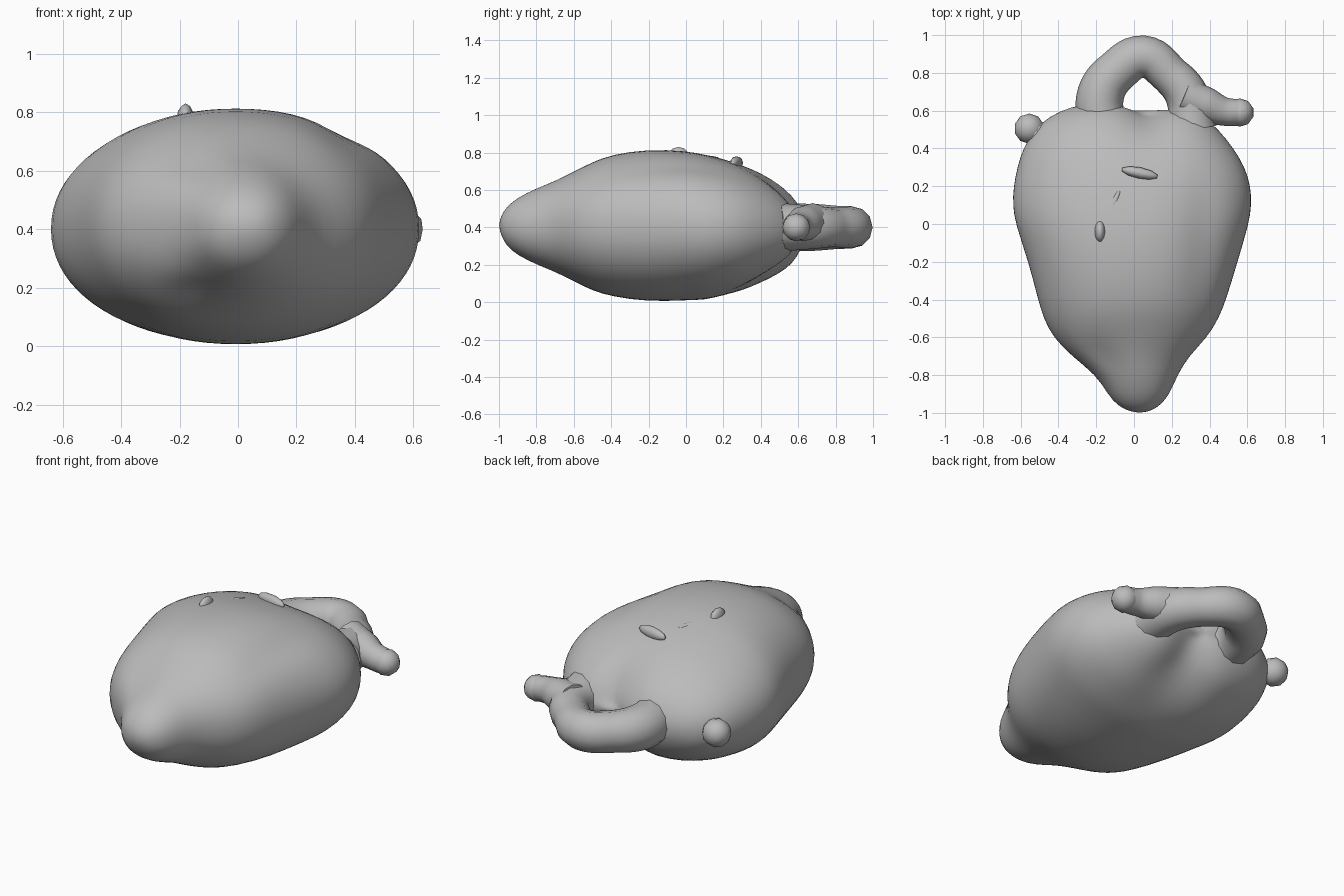
import bpy, bmesh, math
from mathutils import Vector

cube = bpy.data.objects.get("Cube")
if cube:
    bpy.data.objects.remove(cube, do_unlink=True)

grey = bpy.data.materials.new("plain grey")
grey.use_nodes = True
tone = (0.5, 0.5, 0.5, 1)
grey.diffuse_color = tone
grey.node_tree.nodes["Principled BSDF"].inputs["Base Color"].default_value = tone


def bump(value, centre, width):
    """Soft bell shaped weight."""
    return math.exp(-((value - centre) / width) ** 2)


def ramp(value, low, high):
    t = min(max((value - low) / (high - low), 0), 1)
    return t * t * (3 - 2 * t)


def finish(obj, angle=60):
    obj.data.materials.clear()
    obj.data.materials.append(grey)
    bpy.ops.object.select_all(action="DESELECT")
    obj.select_set(True)
    bpy.context.view_layer.objects.active = obj
    bpy.ops.object.shade_smooth_by_angle(angle=math.radians(angle))
    return obj


def mesh_object(name, bm):
    bmesh.ops.recalc_face_normals(bm, faces=bm.faces)
    mesh = bpy.data.meshes.new(name)
    bm.to_mesh(mesh)
    bm.free()
    obj = bpy.data.objects.new(name, mesh)
    bpy.context.collection.objects.link(obj)
    return obj


# Heart body: oval sections from the tip to the base (y, left, right, bottom, top)
SECTIONS = [
    (-0.99, -0.03, 0.09, 0.36, 0.46), (-0.96, -0.09, 0.14, 0.30, 0.51),
    (-0.9, -0.14, 0.19, 0.25, 0.56), (-0.8, -0.2, 0.23, 0.2, 0.61),
    (-0.7, -0.33, 0.29, 0.16, 0.65), (-0.6, -0.43, 0.39, 0.11, 0.7),
    (-0.5, -0.48, 0.45, 0.06, 0.75), (-0.4, -0.51, 0.49, 0.03, 0.79),
    (-0.2, -0.56, 0.55, 0.0, 0.82), (0, -0.63, 0.61, 0.01, 0.81),
    (0.1, -0.645, 0.625, 0.01, 0.79), (0.2, -0.64, 0.62, 0.03, 0.77),
    (0.3, -0.62, 0.59, 0.05, 0.74), (0.4, -0.59, 0.53, 0.09, 0.7),
    (0.5, -0.53, 0.45, 0.14, 0.64), (0.57, -0.45, 0.37, 0.19, 0.58),
    (0.62, -0.34, 0.28, 0.27, 0.51), (0.645, -0.2, 0.18, 0.34, 0.45),
]
SIDES = 40


def sculpt(p):
    """Press in the valley between the lobes and the groove beside the tip."""
    up = ramp(abs(p.z - 0.4), 0.05, 0.3) * (1 if p.z > 0.4 else -1)
    valley = bump(p.x, 0.08, 0.15) * ramp(p.y, 0.1, 0.55)
    p.z -= up * valley * (0.03 if up > 0 else 0.07)
    p.y -= 0.075 * bump(p.x, 0.08, 0.13) * ramp(p.y, 0.4, 0.62)
    groove = bump(p.x, -0.17, 0.09) * bump(p.y, -0.74, 0.1)
    p.z -= up * 0.05 * groove
    crease = bump(p.x, 0.36, 0.07) * bump(p.y, -0.1, 0.3)
    p.z -= max(up, 0) * 0.025 * crease
    return p


bm = bmesh.new()
rings = []
for y, left, right, low, high in SECTIONS:
    ring = []
    for i in range(SIDES):
        a = math.tau * i / SIDES
        c, s = math.cos(a), math.sin(a)
        x = (left + right) / 2 + (right - left) / 2 * math.copysign(abs(c) ** 0.95, c)
        z = (low + high) / 2 + (high - low) / 2 * math.copysign(abs(s) ** 0.95, s)
        ring.append(bm.verts.new(sculpt(Vector((x, y, z)))))
    rings.append(ring)
for a, b in zip(rings, rings[1:]):
    for i in range(SIDES):
        j = (i + 1) % SIDES
        bm.faces.new((a[i], a[j], b[j], b[i]))
for ring, point in ((rings[0], (0.03, -1, 0.41)), (rings[-1], (0, 0.65, 0.4))):
    pole = bm.verts.new(sculpt(Vector(point)))
    for i in range(SIDES):
        bm.faces.new((ring[i], ring[(i + 1) % SIDES], pole))
body = mesh_object("heart_body", bm)
body.modifiers.new("smooth", "SUBSURF").levels = 1
body.modifiers["smooth"].render_levels = 1
finish(body, 80)


# Vessels: tubes of varying thickness along smooth paths
def tube(name, points):
    curve = bpy.data.curves.new(name, "CURVE")
    curve.dimensions = "3D"
    curve.bevel_depth = 1
    curve.bevel_resolution = 4
    curve.resolution_u = 6
    curve.use_fill_caps = True
    spline = curve.splines.new("BEZIER")
    spline.bezier_points.add(len(points) - 1)
    for bp, (x, y, z, r) in zip(spline.bezier_points, points):
        bp.co = (x, y, z)
        bp.radius = r
        bp.handle_left_type = bp.handle_right_type = "AUTO"
    obj = bpy.data.objects.new(name, curve)
    bpy.context.collection.objects.link(obj)
    bpy.ops.object.select_all(action="DESELECT")
    obj.select_set(True)
    bpy.context.view_layer.objects.active = obj
    bpy.ops.object.convert(target="MESH")
    return finish(bpy.context.view_layer.objects.active)


tube("vessel_arch", [(-0.17, 0.5, 0.4, 0.13), (-0.175, 0.69, 0.4, 0.125),
                     (-0.09, 0.81, 0.4, 0.115), (0.05, 0.885, 0.4, 0.113),
                     (0.19, 0.79, 0.4, 0.105), (0.28, 0.68, 0.4, 0.115),
                     (0.31, 0.5, 0.4, 0.13)])
tube("vessel_branch", [(0.26, 0.68, 0.43, 0.1), (0.38, 0.63, 0.42, 0.095),
                       (0.48, 0.595, 0.41, 0.075), (0.56, 0.59, 0.4, 0.07)])
tube("side_stub", [(-0.44, 0.42, 0.4, 0.07), (-0.56, 0.51, 0.4, 0.065)])


# Rounded vessel ends and small raised scars on the top
def knob(name, centre, size, turn=0):
    bpy.ops.mesh.primitive_ico_sphere_add(subdivisions=2, radius=1, location=centre,
                                          rotation=(0, 0, turn))
    obj = bpy.context.object
    obj.name = name
    obj.scale = size
    finish(obj, 30)


knob("branch_end", (0.56, 0.59, 0.4), (0.075, 0.075, 0.075))
knob("stub_end", (-0.555, 0.505, 0.4), (0.08, 0.08, 0.08))
knob("front_scar", (-0.18, -0.04, 0.775), (0.03, 0.06, 0.055))
knob("middle_scar", (-0.11, 0.1, 0.765), (0.02, 0.09, 0.02), -0.4)
knob("rear_scar", (0.03, 0.27, 0.745), (0.1, 0.03, 0.035), -0.2)
